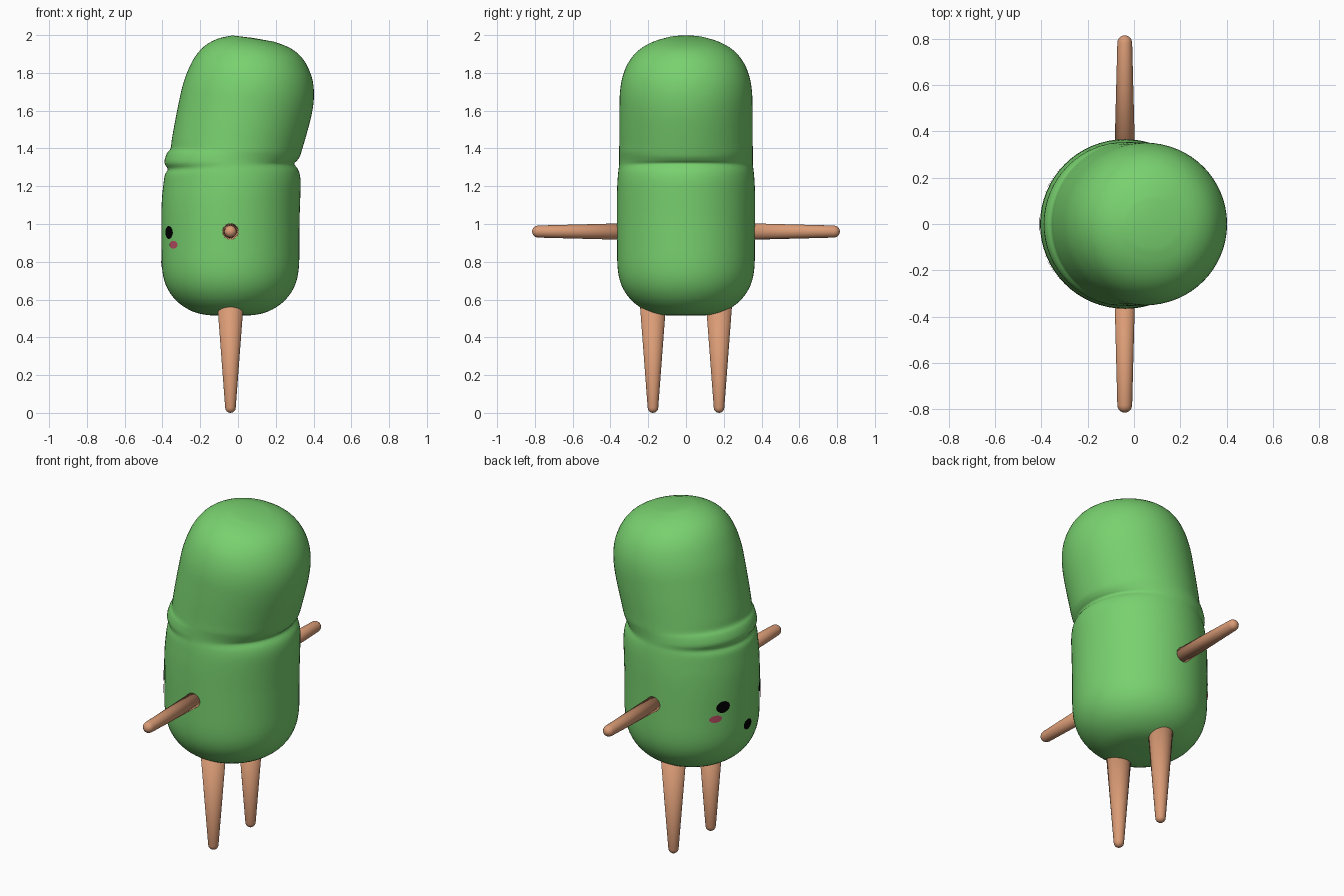
import bpy, bmesh, math
from mathutils import Vector
from mathutils.bvhtree import BVHTree

if "Cube" in bpy.data.objects:
    bpy.data.objects.remove(bpy.data.objects["Cube"])


def material(name, rgb):
    m = bpy.data.materials.new(name)
    m.diffuse_color = (*rgb, 1)
    m.use_nodes = True
    m.node_tree.nodes["Principled BSDF"].inputs["Base Color"].default_value = m.diffuse_color
    return m


GREEN = material("green", (0.19, 0.64, 0.16))
TAN = material("tan", (0.70, 0.33, 0.18))
BLACK = material("black", (0.0, 0.0, 0.0))
PINK = material("pink", (0.50, 0.08, 0.13))


def finish(bm, name, mat, recalc=True):
    if recalc:
        bmesh.ops.recalc_face_normals(bm, faces=bm.faces)
    for f in bm.faces:
        f.smooth = True
    me = bpy.data.meshes.new(name)
    bm.to_mesh(me)
    me.materials.append(mat)
    ob = bpy.data.objects.new(name, me)
    bpy.context.collection.objects.link(ob)
    return ob


def skin(bm, rings, start, end):
    """Bridge rings of points and close both ends with a fan."""
    rows = [[bm.verts.new(p) for p in ring] for ring in rings]
    n = len(rows[0])
    for a, b in zip(rows, rows[1:]):
        for i in range(n):
            j = (i + 1) % n
            bm.faces.new((a[i], a[j], b[j], b[i]))
    for row, tip in ((rows[0], start), (rows[-1], end)):
        v = bm.verts.new(tip)
        for i in range(n):
            bm.faces.new((row[i], row[(i + 1) % n], v))


def catmull(p, steps):
    """Smooth curve through tuples of numbers."""
    out = []
    q = [p[0]] + p + [p[-1]]
    for k in range(1, len(q) - 2):
        for s in range(steps):
            t = s / steps
            out.append(tuple(0.5 * (2 * b + (c - a) * t + (2 * a - 5 * b + 4 * c - d) * t * t
                                    + (3 * b - a - 3 * c + d) * t ** 3)
                             for a, b, c, d in zip(*q[k - 1:k + 3])))
    return out + [p[-1]]


# body: slanted ellipses given as left x, left z, right x, right z, depth radius
CX = -0.04
lower = [(0.06, 0.515), (0.13, 0.519), (0.20, 0.537), (0.27, 0.579), (0.32, 0.635),
         (0.35, 0.70), (0.363, 0.78), (0.365, 0.90), (0.366, 1.03)]
sections = [(CX - r, z, CX + r, z, r) for r, z in lower] + [
    (-0.403, 1.13, 0.330, 1.15, 0.366),
    (-0.395, 1.21, 0.331, 1.235, 0.363),
    (-0.387, 1.26, 0.320, 1.285, 0.359),
    (-0.372, 1.29, 0.298, 1.318, 0.355),
    (-0.390, 1.325, 0.312, 1.335, 0.354),
    (-0.376, 1.375, 0.326, 1.355, 0.354),
    (-0.357, 1.40, 0.335, 1.38, 0.354),
    (-0.350, 1.45, 0.347, 1.42, 0.353),
    (-0.332, 1.55, 0.367, 1.49, 0.353),
    (-0.310, 1.66, 0.390, 1.58, 0.352),
    (-0.291, 1.74, 0.402, 1.67, 0.349),
    (-0.266, 1.81, 0.396, 1.755, 0.335),
    (-0.231, 1.88, 0.370, 1.83, 0.305),
    (-0.180, 1.94, 0.330, 1.89, 0.255),
    (-0.110, 1.98, 0.270, 1.935, 0.185),
    (-0.030, 1.998, 0.190, 1.965, 0.105)]
rings = []
for xl, zl, xr, zr, ry in catmull(sections, 3):
    mid = Vector(((xl + xr) / 2, 0, (zl + zr) / 2))
    half = Vector(((xr - xl) / 2, 0, (zr - zl) / 2))
    rings.append([mid + half * math.cos(a) + Vector((0, ry * math.sin(a), 0))
                  for a in (2 * math.pi * i / 64 for i in range(64))])
bm = bmesh.new()
skin(bm, rings, (CX, 0, 0.515), (0.08, 0, 1.985))
finish(bm, "body", GREEN)
tree = BVHTree.FromBMesh(bm)


# limbs: tapered rods with a rounded far end
def limb(name, base, tip, r0, r1):
    base, tip = Vector(base), Vector(tip)
    d = (tip - base).normalized()
    u = d.orthogonal().normalized()
    w = d.cross(u)
    prof = [(base, r0), (tip - d * r1, r1)]
    prof += [(tip - d * r1 * (1 - math.sin(t)), r1 * math.cos(t)) for t in (0.4, 0.8, 1.2)]
    rr = [[c + (u * math.cos(a) + w * math.sin(a)) * r
           for a in (2 * math.pi * i / 32 for i in range(32))] for c, r in prof]
    b = bmesh.new()
    skin(b, rr, base, tip)
    finish(b, name, TAN)


# facial details: thin discs laid on the body, on the -x side
def decal(name, y, z, ry, rz, mat):
    def on_body(k, a):
        p, nrm, _, _ = tree.ray_cast(
            Vector((-2, y + k * ry * math.cos(a), z + k * rz * math.sin(a))), Vector((1, 0, 0)))
        if nrm.x > 0:
            nrm = -nrm
        return p + nrm * 0.004
    b = bmesh.new()
    rr = [[on_body(k, -2 * math.pi * i / 28) for i in range(28)] for k in (1.0, 0.66, 0.33)]
    rows = [[b.verts.new(p) for p in r] for r in rr]
    for o, q in zip(rows, rows[1:]):
        for i in range(28):
            j = (i + 1) % 28
            b.faces.new((o[i], o[j], q[j], q[i]))
    b.faces.new(rows[-1])
    b.normal_update()
    if sum(f.normal.x for f in b.faces) > 0:
        bmesh.ops.reverse_faces(b, faces=b.faces)
    finish(b, name, mat, False)


for side, s in (("left", 1), ("right", -1)):
    limb(f"{side}_arm", (CX, s * 0.28, 0.96), (CX, s * 0.815, 0.96), 0.045, 0.032)
    limb(f"{side}_leg", (CX, s * 0.175, 0.64), (CX, s * 0.175, 0.0), 0.074, 0.028)
    decal(f"{side}_eye", s * 0.17, 0.955, 0.036, 0.034, BLACK)
    decal(f"{side}_cheek", s * 0.207, 0.89, 0.030, 0.021, PINK)
decal("mouth", 0.0, 0.80, 0.035, 0.03, BLACK)
